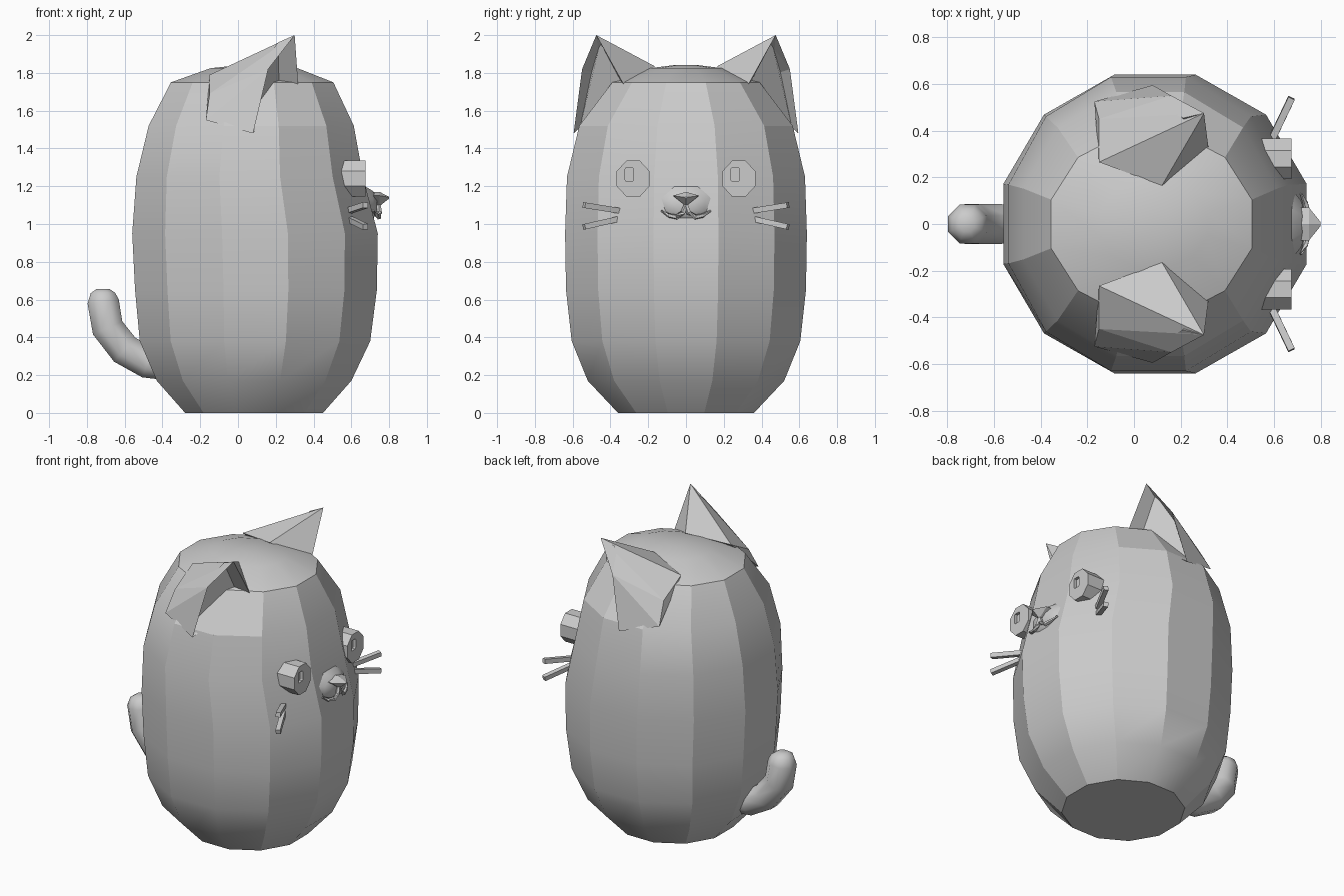
import bpy, bmesh, math
from mathutils import Vector

if "Cube" in bpy.data.objects:
    bpy.data.objects.remove(bpy.data.objects["Cube"])

grey = bpy.data.materials.new("soft_grey")
grey.use_nodes = True
colour = (0.6, 0.6, 0.6, 1)
grey.diffuse_color = colour
grey.node_tree.nodes["Principled BSDF"].inputs["Base Color"].default_value = colour


def finish(name, bm, smooth=None):
    bmesh.ops.recalc_face_normals(bm, faces=bm.faces)
    me = bpy.data.meshes.new(name)
    bm.to_mesh(me)
    bm.free()
    me.materials.append(grey)
    ob = bpy.data.objects.new(name, me)
    bpy.context.collection.objects.link(ob)
    if smooth:
        bpy.ops.object.select_all(action='DESELECT')
        ob.select_set(True)
        bpy.context.view_layer.objects.active = ob
        bpy.ops.object.shade_smooth_by_angle(angle=math.radians(smooth))


def loft(bm, rings):
    """Bridge rings of points and cap both ends."""
    rows = [[bm.verts.new(p) for p in r] for r in rings]
    n = len(rows[0])
    for a, b in zip(rows, rows[1:]):
        for i in range(n):
            j = (i + 1) % n
            bm.faces.new((a[i], a[j], b[j], b[i]))
    bm.faces.new(rows[0][::-1])
    bm.faces.new(rows[-1])


def tube(bm, path, radii, sides):
    """Tube with its own radius at every path point."""
    pts = [Vector(p) for p in path]
    rings = []
    for i, p in enumerate(pts):
        d = (pts[min(i + 1, len(pts) - 1)] - pts[max(i - 1, 0)]).normalized()
        ref = Vector((1, 0, 0)) if abs(d.y) > 0.8 else Vector((0, 1, 0))
        u = (ref - d * ref.dot(d)).normalized()
        v = d.cross(u)
        angles = [2 * math.pi * (k + 0.5) / sides for k in range(sides)]
        rings.append([p + (u * math.cos(a) + v * math.sin(a)) * radii[i] for a in angles])
    loft(bm, rings)


# Body: twelve-sided egg; height, centre x, half-widths along x and y
profile = [(0, .085, .365, .36), (.17, .085, .515, .52), (.38, .09, .61, .605),
           (.65, .095, .64, .635), (.95, .09, .65, .64), (1.25, .062, .6, .63),
           (1.52, .07, .543, .565), (1.75, .075, .43, .39),
           (1.825, .085, .23, .19), (1.843, .085, .06, .05)]
bm = bmesh.new()
k = math.cos(math.pi / 12)
angles = [math.radians(15 + 30 * i) for i in range(12)]
loft(bm, [[(cx + rx / k * math.cos(a), ry / k * math.sin(a), z) for a in angles]
          for z, cx, rx, ry in profile])
finish("body", bm, 22)

# Tail: curls up behind the body
bm = bmesh.new()
tube(bm, [(-.36, 0, .25), (-.48, 0, .265), (-.6, 0, .335), (-.69, 0, .45),
          (-.714, 0, .59), (-.715, 0, .635), (-.715, 0, .657)],
     [.085, .088, .092, .092, .09, .07, .035], 8)
finish("tail", bm, 50)

turns = [math.radians(22.5 + 45 * i) for i in range(8)]

for side, s in (("left", 1), ("right", -1)):
    # Ear: leaning wedge with a hollow facing forward
    bm = bmesh.new()
    tip, outer, low, front, top, back, bulge, rear = [
        bm.verts.new((x, s * y, z)) for x, y, z in (
            (.3, .475, 2), (.16, .55, 1.82), (.08, .595, 1.48), (.32, .32, 1.72),
            (.12, .165, 1.835), (-.15, .265, 1.79), (-.15, .45, 1.69), (-.17, .525, 1.55))]
    opening = bm.faces.new((tip, outer, low, front))
    for f in ((tip, front, top), (tip, top, back), (tip, back, bulge), (bulge, back, rear),
              (tip, bulge, outer), (outer, bulge, rear), (outer, rear, low),
              (low, rear, back, top, front)):
        bm.faces.new(f)
    bmesh.ops.recalc_face_normals(bm, faces=bm.faces)
    bmesh.ops.inset_region(bm, faces=[opening], thickness=.04)
    bmesh.ops.translate(bm, verts=opening.verts, vec=(-.08, -s * .02, 0))
    finish(side + "_ear", bm)

    # Eye: short octagonal post with a small sunken pupil
    bm = bmesh.new()

    def oval(x, ry, rz):
        return [(x, s * .28 + ry * math.cos(a), 1.24 + rz * math.sin(a)) for a in turns]

    def pupil(x):
        return [(x, s * .28 - .02 + max(-.023, min(.023, math.cos(a) * .05)),
                 1.262 + max(-.034, min(.034, math.sin(a) * .07))) for a in turns]

    loft(bm, [oval(.545, .094, .103), oval(.674, .094, .103), pupil(.674), pupil(.655)])
    finish(side + "_eye", bm)

    # Whiskers: two square rods spreading outward
    bm = bmesh.new()
    for z0, z1 in ((1.065, 1.1), (1.035, .985)):
        tube(bm, [(.57, s * .32, z0), (.675, s * .54, z1)], [.021, .021], 4)
    finish(side + "_whiskers", bm)

    # Mouth: half of a curved smile
    bm = bmesh.new()
    tube(bm, [(.745, 0, 1.1), (.748, s * .015, 1.06), (.745, s * .05, 1.037),
              (.735, s * .09, 1.045), (.715, s * .13, 1.07)],
         [.012, .014, .014, .012, .006], 5)
    finish(side + "_mouth", bm)

# Muzzle: shallow swelling around the nose and mouth
bm = bmesh.new()
loft(bm, [[(x, ry * math.cos(a), 1.1 + rz * math.sin(a)) for a in turns]
          for x, ry, rz in ((.655, .19, .12), (.715, .11, .08), (.735, .05, .04))])
finish("muzzle", bm, 40)

# Nose: triangular wedge with a pointed front
bm = bmesh.new()
loft(bm, [[(x, y * w, 1.14 + z * w) for y, z in ((-.07, .01), (0, .03), (.07, .01), (0, -.045))]
          for x, w in ((.66, 1), (.75, 1), (.8, .12))])
finish("nose", bm)
